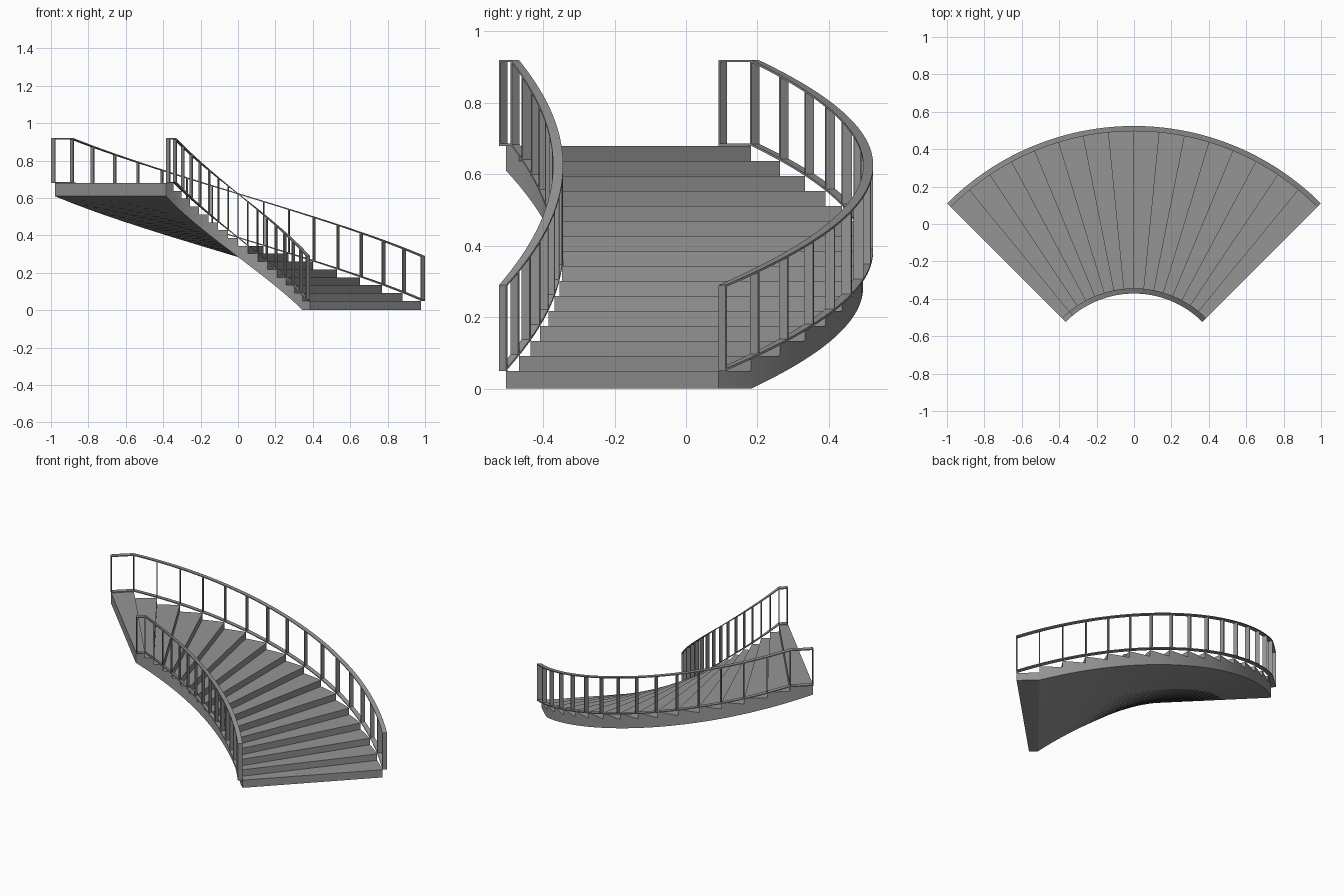
import bpy, bmesh, math

if "Cube" in bpy.data.objects:
    bpy.data.objects.remove(bpy.data.objects["Cube"])

CY = -0.889            # arc centre on y
STEPS, SUB = 16, 4     # treads, arc slices per tread
PITCH = math.radians(90 / STEPS)
BASE, RISE = 0.05, 0.042
R_IN, R_OUT = 0.545, 1.385
RAIL_W, RAIL_T, RAIL_H = 0.028, 0.006, 0.24
POST_T = 0.006

# dark grey for the whole stair
GREY = bpy.data.materials.new("dark_grey")
GREY.diffuse_color = (0.3, 0.3, 0.3, 1)
GREY.use_nodes = True
GREY.node_tree.nodes["Principled BSDF"].inputs["Base Color"].default_value = GREY.diffuse_color


def pt(r, s, z):
    """Point at radius r, s steps along the arc, height z."""
    a = math.radians(45) + s * PITCH
    return (r * math.cos(a), CY + r * math.sin(a), z)


def finish(name, bm):
    bmesh.ops.remove_doubles(bm, verts=bm.verts, dist=1e-5)
    bmesh.ops.recalc_face_normals(bm, faces=bm.faces)
    me = bpy.data.meshes.new(name)
    bm.to_mesh(me)
    bm.free()
    me.materials.append(GREY)
    ob = bpy.data.objects.new(name, me)
    bpy.context.collection.objects.link(ob)
    return ob


def quad(bm, *pts):
    bm.faces.new([bm.verts.new(p) for p in pts])


def soffit(s):
    return max(0, s - 1) * 0.61 / (STEPS - 1)


def slope(s):
    return BASE + RISE * min(s, STEPS - 1)


# stair body: treads, risers, side walls and sloped underside
bm = bmesh.new()
for i in range(STEPS):
    z = BASE + RISE * i
    low = z - RISE if i else 0
    quad(bm, pt(R_IN, i, low), pt(R_OUT, i, low), pt(R_OUT, i, z), pt(R_IN, i, z))
    for k in range(SUB):
        a, b = i + k / SUB, i + (k + 1) / SUB
        quad(bm, pt(R_IN, a, z), pt(R_OUT, a, z), pt(R_OUT, b, z), pt(R_IN, b, z))
        quad(bm, pt(R_IN, a, soffit(a)), pt(R_IN, b, soffit(b)),
             pt(R_OUT, b, soffit(b)), pt(R_OUT, a, soffit(a)))
        for r in (R_IN, R_OUT):
            quad(bm, pt(r, a, soffit(a)), pt(r, b, soffit(b)), pt(r, b, z), pt(r, a, z))
E = STEPS
quad(bm, pt(R_IN, E, soffit(E)), pt(R_OUT, E, soffit(E)),
     pt(R_OUT, E, slope(E)), pt(R_IN, E, slope(E)))
finish("stair_body", bm)


def rail(name, r0, lift):
    """Flat bar swept along the stair slope, level over the last tread."""
    bm = bmesh.new()
    r1 = r0 + RAIL_W
    rings = []
    for n in range(STEPS * SUB + 1):
        s = n / SUB
        z = slope(s) + lift
        rings.append([bm.verts.new(pt(r, s, h)) for r, h in
                      ((r0, z), (r1, z), (r1, z + RAIL_T), (r0, z + RAIL_T))])
    for p, q in zip(rings, rings[1:]):
        for j in range(4):
            k = (j + 1) % 4
            bm.faces.new((p[j], p[k], q[k], q[j]))
    bm.faces.new(rings[0])
    bm.faces.new(rings[-1])
    finish(name, bm)


def posts(name, r0):
    """Thin flat balusters at every riser line."""
    bm = bmesh.new()
    r1 = r0 + RAIL_W
    for i in range(STEPS + 1):
        w = POST_T / (r0 * PITCH)
        a = min(max(i - w / 2, 0), STEPS - w)
        b = a + w
        z0, z1 = slope(i), slope(i) + RAIL_H - RAIL_T / 2
        lo = [bm.verts.new(pt(r, s, z0)) for r, s in ((r0, a), (r1, a), (r1, b), (r0, b))]
        hi = [bm.verts.new(pt(r, s, z1)) for r, s in ((r0, a), (r1, a), (r1, b), (r0, b))]
        bm.faces.new(lo)
        bm.faces.new(hi)
        for j in range(4):
            k = (j + 1) % 4
            bm.faces.new((lo[j], lo[k], hi[k], hi[j]))
    finish(name, bm)


# balustrades on the inner and outer edges
for side, r0 in (("inner", R_IN - RAIL_W), ("outer", R_OUT)):
    rail(side + "_handrail", r0, RAIL_H - RAIL_T)
    rail(side + "_bottom_rail", r0, 0)
    posts(side + "_posts", r0)
